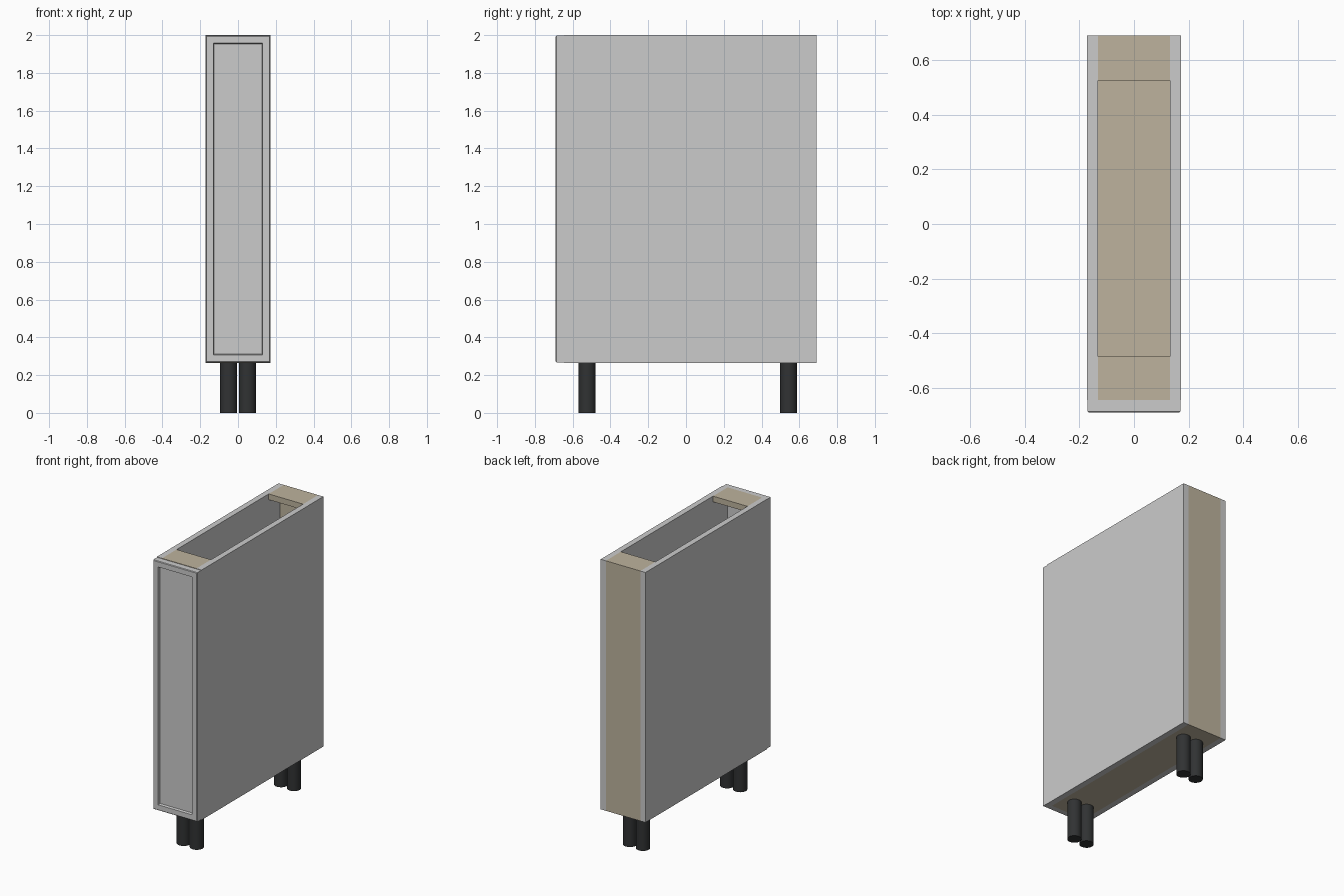
import bpy, bmesh
from mathutils import Vector

if "Cube" in bpy.data.objects:
    bpy.data.objects.remove(bpy.data.objects["Cube"])


def material(name, rgb):
    m = bpy.data.materials.new(name)
    m.diffuse_color = (*rgb, 1)
    m.use_nodes = True
    m.node_tree.nodes["Principled BSDF"].inputs["Base Color"].default_value = m.diffuse_color
    return m


wood = material("wood", (0.51, 0.45, 0.34))
black = material("black", (0.03, 0.032, 0.033))


def finish(name, bm, mat=None):
    mesh = bpy.data.meshes.new(name)
    bm.to_mesh(mesh)
    bm.free()
    ob = bpy.data.objects.new(name, mesh)
    bpy.context.collection.objects.link(ob)
    if mat:
        mesh.materials.append(mat)
    return ob


def box_mesh(lo, hi):
    bm = bmesh.new()
    bmesh.ops.create_cube(bm, size=1)
    lo, hi = Vector(lo), Vector(hi)
    bmesh.ops.scale(bm, vec=hi - lo, verts=bm.verts)
    bmesh.ops.translate(bm, vec=(lo + hi) / 2, verts=bm.verts)
    return bm


W, INNER = 0.172, 0.132          # outer and inner half widths
FRONT, BACK = -0.645, 0.69       # carcass depth
BASE, TOP, T = 0.265, 2.0, 0.04  # carcass height and board thickness

# Side panels
for side, x0, x1 in (("left", -W, -INNER), ("right", INNER, W)):
    finish(side + "_side_panel", box_mesh((x0, FRONT, BASE), (x1, BACK, TOP)))

# Wooden boards between the sides
boards = {
    "bottom_board": (FRONT, BACK - T, BASE, BASE + T),
    "back_panel": (BACK - T, BACK, BASE, TOP - T),
    "front_top_rail": (FRONT, -0.485, TOP - T, TOP),
    "back_top_rail": (0.525, BACK, TOP - T, TOP),
}
for name, (y0, y1, z0, z1) in boards.items():
    finish(name, box_mesh((-INNER, y0, z0), (INNER, y1, z1)), wood)

# Door with a recessed centre panel
bm = box_mesh((-0.17, -0.69, 0.268), (0.17, FRONT, 1.997))
face = min(bm.faces, key=lambda f: f.calc_center_median().y)
bmesh.ops.bevel(bm, geom=list(face.edges), offset=0.004, segments=1, affect='EDGES')
bm.normal_update()
face = max((f for f in bm.faces if f.normal.y < -0.99), key=lambda f: f.calc_area())
bmesh.ops.inset_region(bm, faces=[face], thickness=0.05)
bmesh.ops.inset_region(bm, faces=[face], thickness=0.006, depth=-0.016)
finish("door", bm)

# Legs
for row, y in (("front", -0.523), ("back", 0.543)):
    for side, x in (("left", -0.05), ("right", 0.05)):
        bpy.ops.mesh.primitive_cylinder_add(vertices=32, radius=0.045, depth=BASE,
                                            location=(x, y, BASE / 2))
        leg = bpy.context.object
        leg.name = f"{row}_{side}_leg"
        leg.data.materials.append(black)
        bpy.ops.object.shade_smooth_by_angle()
